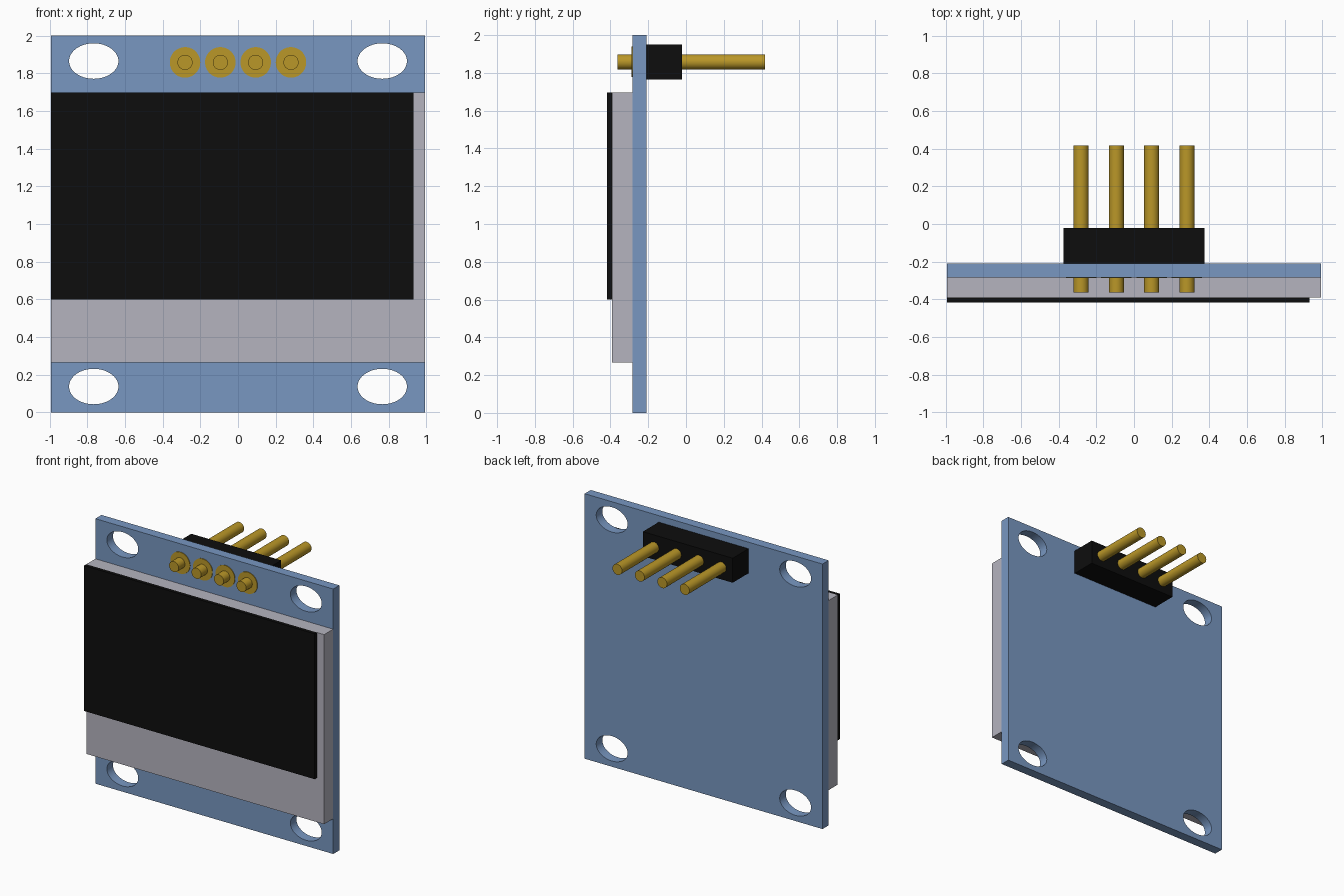
import bpy
import math

cube = bpy.data.objects.get("Cube")
if cube:
    bpy.data.objects.remove(cube, do_unlink=True)


def srgb(r, g, b):
    lin = [(c / 255 / 12.92) if c < 10 else ((c / 255 + 0.055) / 1.055) ** 2.4 for c in (r, g, b)]
    return (*lin, 1.0)


def material(name, colour):
    mat = bpy.data.materials.new(name)
    mat.use_nodes = True
    mat.diffuse_color = colour
    mat.node_tree.nodes["Principled BSDF"].inputs["Base Color"].default_value = colour
    return mat


BLUE = material("board blue", srgb(120, 151, 193))
GREY = material("glass grey", srgb(181, 180, 191))
BLACK = material("black", srgb(13, 13, 13))
GOLD = material("gold", srgb(186, 151, 40))


def box(name, x, y, z, mat):
    """Box from (min, max) pairs along each axis."""
    spans = (x, y, z)
    bpy.ops.mesh.primitive_cube_add(size=1, location=[(a + b) / 2 for a, b in spans])
    obj = bpy.context.object
    obj.name = name
    obj.scale = [b - a for a, b in spans]
    bpy.ops.object.transform_apply(location=False, rotation=False, scale=True)
    obj.data.materials.append(mat)
    return obj


def rod(name, x, z, y0, y1, rx, rz, mat, sides=48):
    """Round or oval rod running along y."""
    bpy.ops.mesh.primitive_cylinder_add(vertices=sides, radius=1, depth=y1 - y0,
                                        location=(x, (y0 + y1) / 2, z),
                                        rotation=(math.pi / 2, 0, 0))
    obj = bpy.context.object
    obj.name = name
    obj.scale = (rx, rz, 1)
    bpy.ops.object.transform_apply(location=False, rotation=True, scale=True)
    obj.data.materials.append(mat)
    bpy.ops.object.shade_smooth_by_angle(angle=math.radians(30))
    return obj


HALF = 0.993
FRONT, BACK = -0.283, -0.21

# Circuit board with four oval mounting holes
board = box("circuit_board", (-HALF, HALF), (FRONT, BACK), (0, 2), BLUE)
for x in (-0.766, 0.766):
    for z in (0.137, 1.865):
        cutter = rod("hole_cutter", x, z, -0.5, 0, 0.131, 0.094, BLUE, 64)
        cutter.hide_render = True
        bpy.context.view_layer.objects.active = board
        mod = board.modifiers.new("mounting_hole", 'BOOLEAN')
        mod.operation = 'DIFFERENCE'
        mod.solver = 'EXACT'
        mod.object = cutter
        bpy.ops.object.modifier_apply(modifier=mod.name)
        bpy.data.objects.remove(cutter, do_unlink=True)
bpy.ops.object.select_all(action='DESELECT')
board.select_set(True)
bpy.context.view_layer.objects.active = board
bpy.ops.object.shade_smooth_by_angle(angle=math.radians(30))

# Display glass and the dark screen on its face
box("display_glass", (-HALF, HALF), (-0.391, FRONT), (0.266, 1.697), GREY)
box("screen", (-HALF, 0.932), (-0.418, -0.391), (0.6, 1.697), BLACK)

# Pin header behind the board
box("header_block", (-0.375, 0.375), (BACK, -0.021), (1.766, 1.951), BLACK)
for i in range(4):
    x = (i - 1.5) * 0.1875
    rod(f"pin_{i + 1}", x, 1.858, -0.363, 0.418, 0.04, 0.04, GOLD)
    rod(f"solder_pad_{i + 1}", x, 1.858, FRONT - 0.005, FRONT + 0.005, 0.081, 0.081, GOLD)
